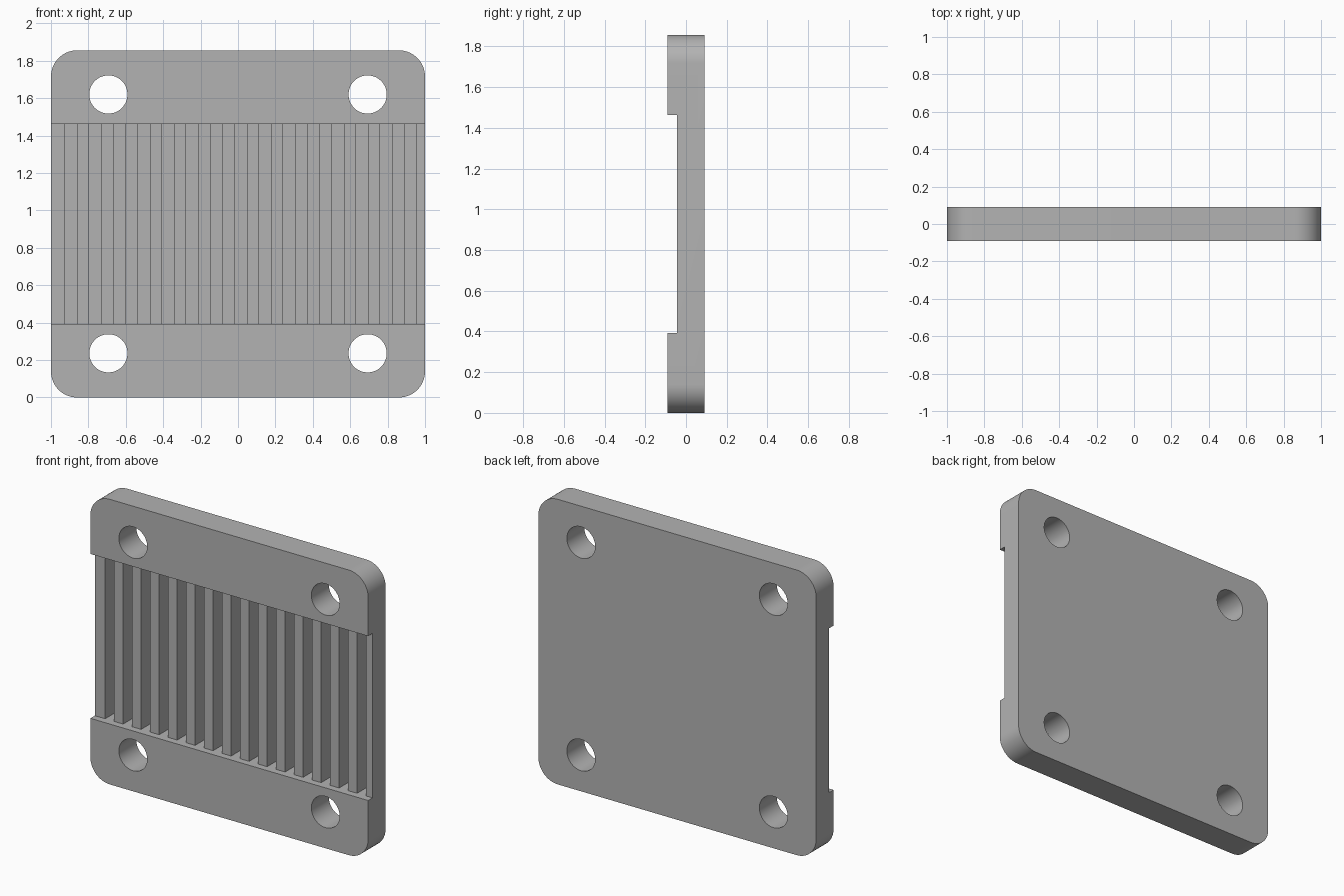
import bpy, bmesh, math
from mathutils import Matrix, Vector

default = bpy.data.objects.get("Cube")
if default:
    bpy.data.objects.remove(default)

WIDTH, HEIGHT, THICK = 2.0, 1.856, 0.18
CORNER = 0.14
FRONT = -THICK / 2
STEP_Y = -0.045                 # front of the teeth
FLOOR_Y = 0.055                 # bottom of the grooves
BAND = (0.393, 1.463)           # lower and upper edge of the recess
PITCH, GROOVE, COUNT = 0.1296, 0.0648, 15
HOLE_X, HOLE_Z, HOLE_R = 0.693, 0.692, 0.102

grey = bpy.data.materials.new("plain_grey")
grey.use_nodes = True
colour = (0.45, 0.45, 0.45, 1)
grey.diffuse_color = colour
grey.node_tree.nodes["Principled BSDF"].inputs["Base Color"].default_value = colour


def make_object(name, bm):
    bmesh.ops.recalc_face_normals(bm, faces=bm.faces[:])
    mesh = bpy.data.meshes.new(name)
    bm.to_mesh(mesh)
    bm.free()
    mesh.materials.append(grey)
    obj = bpy.data.objects.new(name, mesh)
    bpy.context.collection.objects.link(obj)
    return obj


def add_box(bm, x0, x1, y0, y1, z0, z1):
    size = Matrix.Diagonal((x1 - x0, y1 - y0, z1 - z0, 1))
    centre = Vector((x0 + x1, y0 + y1, z0 + z1)) / 2
    bmesh.ops.create_cube(bm, size=1, matrix=Matrix.Translation(centre) @ size)


def cut(target, cutter):
    cutter.hide_render = True
    mod = target.modifiers.new(cutter.name, "BOOLEAN")
    mod.operation, mod.solver, mod.object = "DIFFERENCE", "EXACT", cutter
    bpy.context.view_layer.objects.active = target
    bpy.ops.object.modifier_apply(modifier=mod.name)
    bpy.data.objects.remove(cutter)


# Plate with rounded corners
bm = bmesh.new()
add_box(bm, -WIDTH / 2, WIDTH / 2, FRONT, -FRONT, 0, HEIGHT)
corners = [e for e in bm.edges
           if abs(e.verts[0].co.y - e.verts[1].co.y) > THICK / 2]
bmesh.ops.bevel(bm, geom=corners, offset=CORNER, segments=16,
                profile=0.5, affect="EDGES")
plate = make_object("clamp_plate", bm)

# Recess across the front
bm = bmesh.new()
add_box(bm, -WIDTH, WIDTH, FRONT - 0.1, STEP_Y, *BAND)
cut(plate, make_object("recess_cutter", bm))

# Row of upright grooves that leaves the teeth
bm = bmesh.new()
for i in range(COUNT):
    x = -0.925 + i * PITCH
    add_box(bm, x, x + GROOVE, FRONT - 0.1, FLOOR_Y, *BAND)
cut(plate, make_object("groove_cutter", bm))

# Four bolt holes
bm = bmesh.new()
for sx in (-1, 1):
    for sz in (-1, 1):
        place = Matrix.Translation((sx * HOLE_X, 0, HEIGHT / 2 + sz * HOLE_Z))
        bmesh.ops.create_cone(bm, cap_ends=True, segments=64, radius1=HOLE_R,
                              radius2=HOLE_R, depth=1,
                              matrix=place @ Matrix.Rotation(math.pi / 2, 4, "X"))
cut(plate, make_object("hole_cutter", bm))

# Smooth corners and holes, sharp edges elsewhere
bpy.ops.object.select_all(action="DESELECT")
plate.select_set(True)
bpy.context.view_layer.objects.active = plate
bpy.ops.object.shade_smooth_by_angle(angle=math.radians(30))
